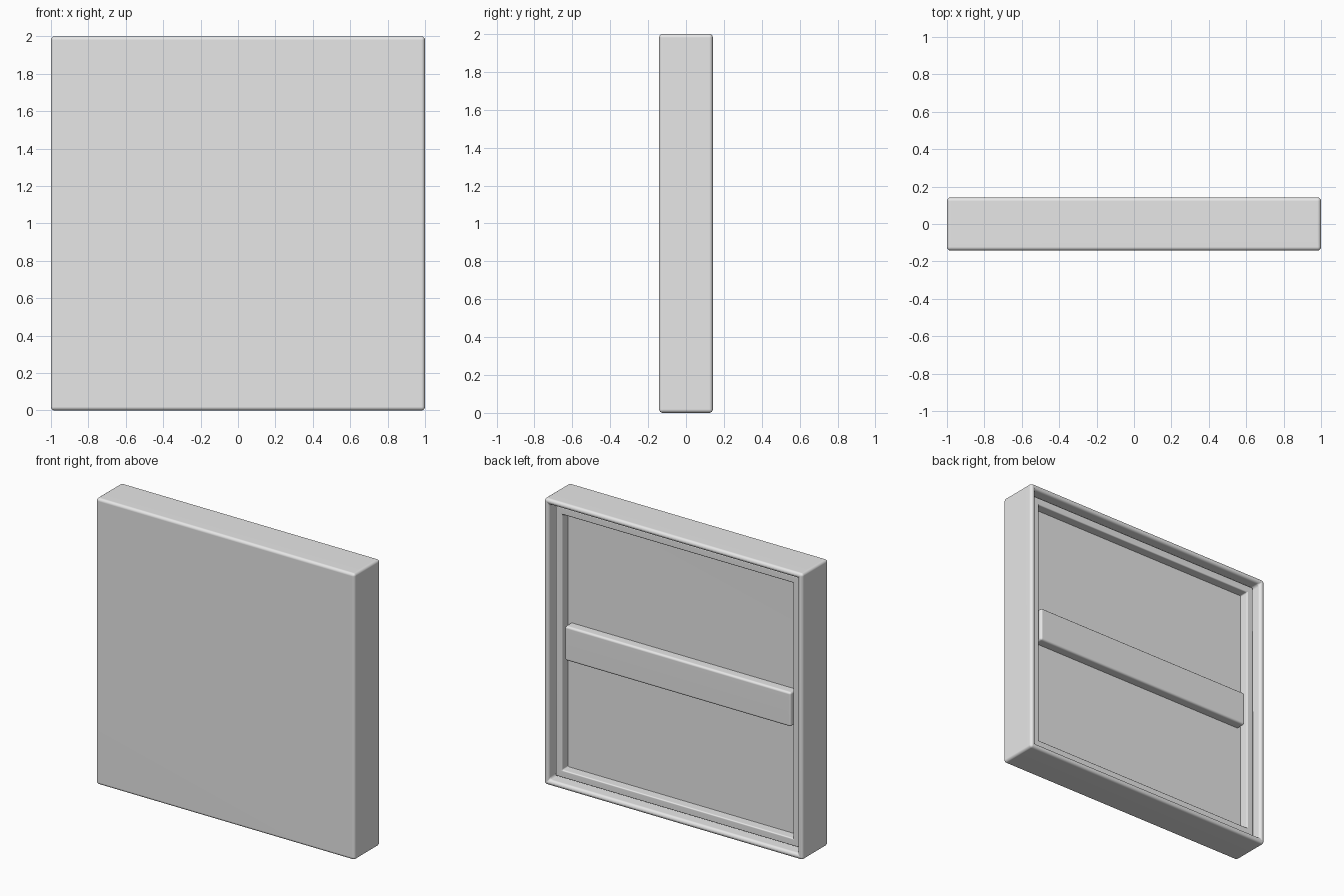
import bpy
import bmesh
from mathutils import Vector

cube = bpy.data.objects.get("Cube")
if cube:
    bpy.data.objects.remove(cube, do_unlink=True)

HALF_DEPTH = 0.142   # half the thickness of the whole panel
RIM = 0.055          # width of the folded cloth rim
FRAME_EDGE = 0.13    # distance from outside to the inner edge of the frame
FRAME_Y = 0.092      # back surface of the frame and the bar
FLOOR_Y = 0.027      # back surface of the cloth

grey = bpy.data.materials.new("light_grey")
grey.use_nodes = True
grey.diffuse_color = (0.8, 0.8, 0.8, 1)
for node in grey.node_tree.nodes:
    if node.type == 'BSDF_PRINCIPLED':
        node.inputs["Base Color"].default_value = (0.8, 0.8, 0.8, 1)


def block(half_x, half_z, y0, y1):
    """Box centred on x = 0 and z = 1, from y0 to y1."""
    bm = bmesh.new()
    bmesh.ops.create_cube(bm, size=2)
    for v in bm.verts:
        v.co = Vector((v.co.x * half_x, y1 if v.co.y > 0 else y0, 1 + v.co.z * half_z))
    return bm


def recess(bm, width, floor_y, keep_floor):
    """Sink the back face, leaving a border of the given width."""
    bm.normal_update()
    back = max(bm.faces, key=lambda f: f.calc_center_median().y)
    bmesh.ops.inset_region(bm, faces=[back], thickness=width)
    floor = bmesh.ops.extrude_discrete_faces(bm, faces=[back])["faces"][0]
    for v in floor.verts:
        v.co.y = floor_y
    if not keep_floor:
        bmesh.ops.delete(bm, geom=[floor], context='FACES_ONLY')


def finish(bm, name, radius, segments):
    """Round the hard edges and make a smooth shaded object."""
    bm.normal_update()
    hard = [e for e in bm.edges
            if len(e.link_faces) == 2 and e.calc_face_angle() > 0.5]
    bmesh.ops.bevel(bm, geom=hard, offset=radius, segments=segments,
                    profile=0.5, affect='EDGES', clamp_overlap=True)
    bmesh.ops.recalc_face_normals(bm, faces=bm.faces[:])
    mesh = bpy.data.meshes.new(name)
    bm.to_mesh(mesh)
    bm.free()
    mesh.materials.append(grey)
    obj = bpy.data.objects.new(name, mesh)
    bpy.context.collection.objects.link(obj)
    bpy.ops.object.select_all(action='DESELECT')
    obj.select_set(True)
    bpy.context.view_layer.objects.active = obj
    bpy.ops.object.shade_smooth_by_angle(angle=0.7)
    obj.modifiers.new("even_normals", 'WEIGHTED_NORMAL').keep_sharp = True


# Cloth wrapped round the front and sides, folded over at the back
cloth = block(1, 1, -HALF_DEPTH, HALF_DEPTH)
recess(cloth, RIM, FLOOR_Y, True)
finish(cloth, "wrapped_cloth", 0.02, 4)

# Wooden frame set inside the folded rim
inner = 1 - RIM
frame = block(inner, inner, 0, FRAME_Y)
recess(frame, FRAME_EDGE - RIM, FLOOR_Y - 0.005, False)
finish(frame, "stretcher_frame", 0.008, 3)

# Brace across the middle of the frame
bar = block(1 - FRAME_EDGE + 0.004, 0.12, 0, FRAME_Y + 0.001)
finish(bar, "cross_bar", 0.015, 3)
